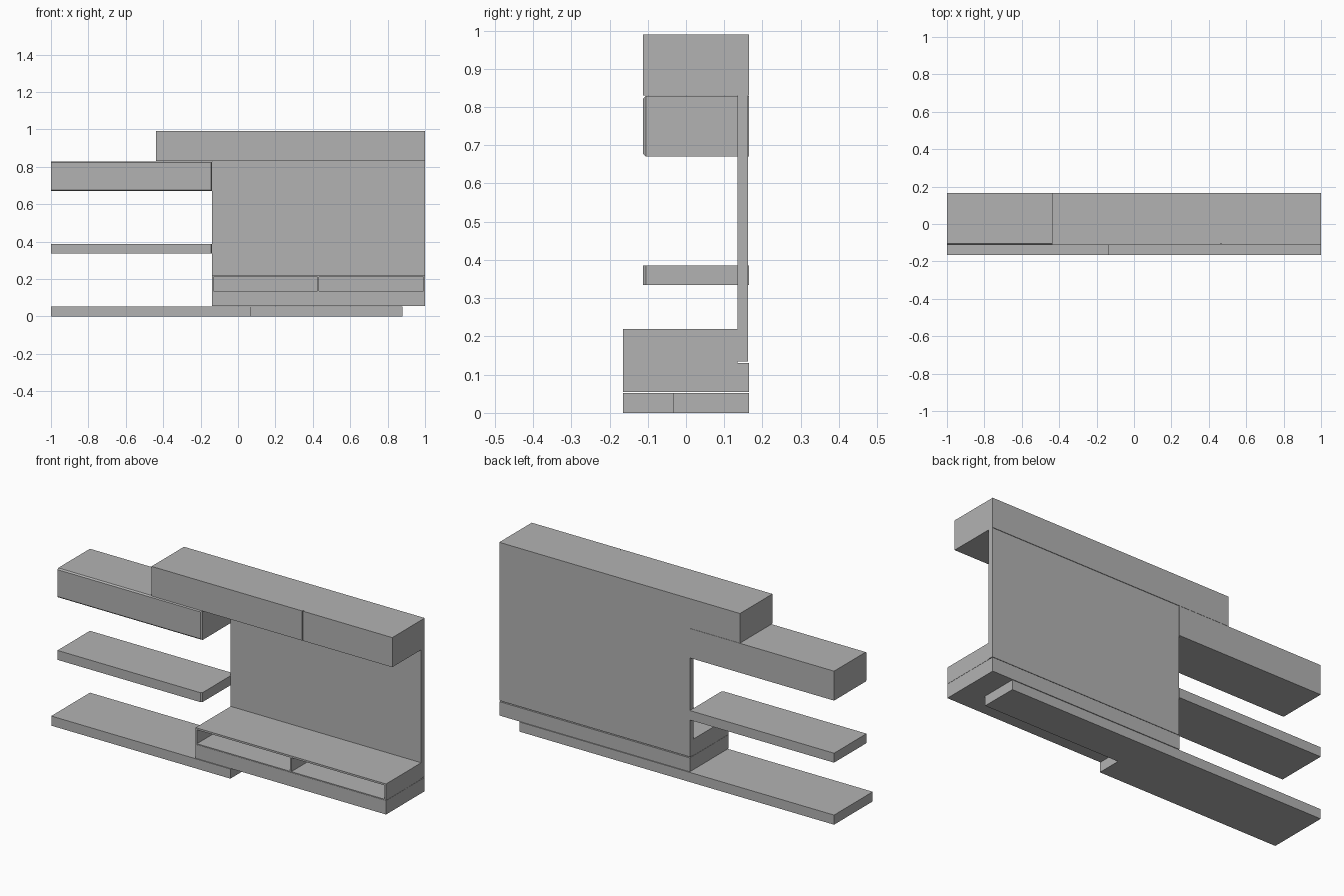
import bpy
import bmesh

cube = bpy.data.objects.get("Cube")
if cube:
    bpy.data.objects.remove(cube, do_unlink=True)

# One plain grey for the whole unit
GREY = (0.45, 0.45, 0.45, 1.0)
grey = bpy.data.materials.new("plain_grey")
grey.use_nodes = True
grey.diffuse_color = GREY
grey.node_tree.nodes["Principled BSDF"].inputs["Base Color"].default_value = GREY


def finish(name, bm):
    bmesh.ops.recalc_face_normals(bm, faces=bm.faces)
    mesh = bpy.data.meshes.new(name)
    bm.to_mesh(mesh)
    bm.free()
    mesh.materials.append(grey)
    obj = bpy.data.objects.new(name, mesh)
    bpy.context.collection.objects.link(obj)
    return obj


def box(name, x, y, z, chamfer=0.0, level_edges=True):
    """Box from (min, max) ranges, optionally with chamfered front edges."""
    bm = bmesh.new()
    bmesh.ops.create_cube(bm, size=1)
    for v in bm.verts:
        v.co = [lo + (c + 0.5) * (hi - lo) for c, (lo, hi) in zip(v.co, (x, y, z))]
    if chamfer:
        edges = []
        for e in bm.edges:
            a, b = (v.co for v in e.verts)
            front = max(a.y, b.y) < y[0] + 1e-4
            level = abs(a.z - b.z) < 1e-4
            inner = min(a.x, b.x) > x[1] - 1e-4
            if front and ((level and level_edges) or inner):
                edges.append(e)
        bmesh.ops.bevel(bm, geom=edges, offset=chamfer, segments=1, affect='EDGES')
    return finish(name, bm)


BACK = 0.165        # wall side
FRONT = -0.165      # front of the bench
CAB = -0.112        # front of the cabinets
DOOR = 0.007        # door thickness
LEFT, RIGHT, MID = 1.0, -1.0, -0.138

# Base plinth: wide shelf on one side, narrow step under the bench
def plinth():
    outline = [(RIGHT, FRONT), (0.07, FRONT), (0.07, -0.033),
               (0.88, -0.033), (0.88, BACK), (RIGHT, BACK)]
    bm = bmesh.new()
    face = bm.faces.new([bm.verts.new((px, py, 0)) for px, py in outline])
    top = bmesh.ops.extrude_face_region(bm, geom=[face])["geom"]
    for v in top:
        if isinstance(v, bmesh.types.BMVert):
            v.co.z = 0.052
    finish("base_shelf", bm)


plinth()

# Bench: closed drawer with an open two-bay compartment above
box("bench_drawer", (MID, LEFT), (FRONT, BACK), (0.055, 0.13))
box("bench_top", (MID, LEFT), (FRONT, 0.135), (0.21, 0.22))
box("bench_floor", (MID, LEFT), (FRONT, 0.135), (0.131, 0.135))
for side, x in (("right", MID), ("middle", 0.426), ("left", LEFT - 0.008)):
    box("bench_divider_" + side, (x, x + 0.008), (FRONT, 0.135), (0.135, 0.21))

# Back panel
box("back_panel", (MID, LEFT), (0.135, 0.162), (0.134, 0.83))

# Open shelf and lower wall cabinet
box("wall_shelf", (RIGHT, MID), (CAB, BACK), (0.335, 0.386), DOOR, level_edges=False)
box("lower_cabinet", (RIGHT, MID), (CAB, BACK), (0.67, 0.829), DOOR)

# Upper wall cabinet with two doors and a thin gap between them
SPLIT, GAP = 0.465, 0.003
box("upper_cabinet", (-0.438, LEFT), (CAB + DOOR, BACK), (0.83, 0.99))
for side, x in (("right", (-0.438, SPLIT - GAP)), ("left", (SPLIT + GAP, LEFT))):
    box("upper_door_" + side, x, (CAB, CAB + DOOR), (0.83, 0.99))
